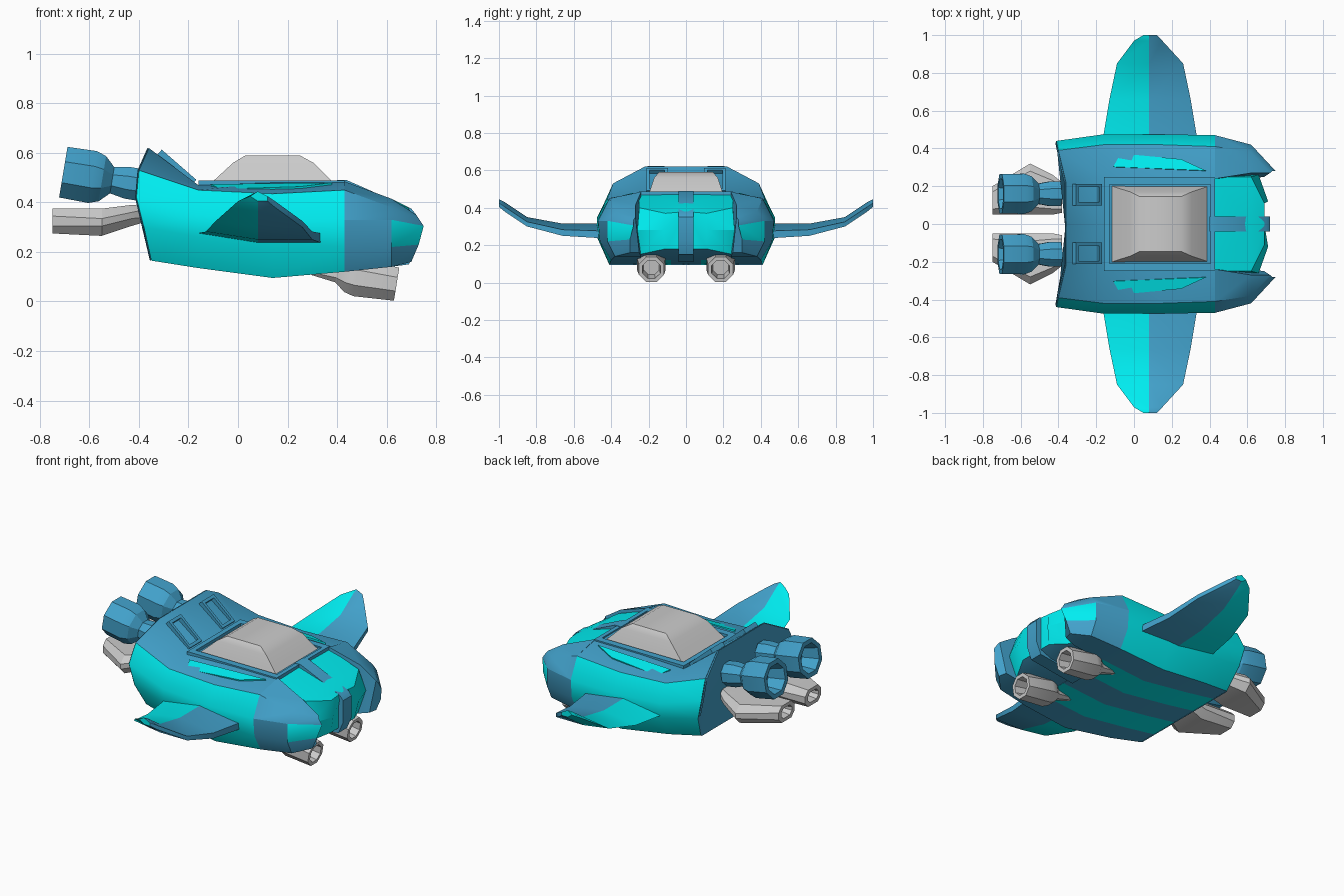
import bpy, bmesh, math
from mathutils import Vector, Matrix

if "Cube" in bpy.data.objects:
    bpy.data.objects.remove(bpy.data.objects["Cube"])


def material(name, rgb):
    m = bpy.data.materials.new(name)
    m.diffuse_color = (*rgb, 1)
    m.use_nodes = True
    m.node_tree.nodes["Principled BSDF"].inputs["Base Color"].default_value = m.diffuse_color
    return m


GREY = material("grey", (0.55, 0.55, 0.55))
BLUE = material("blue", (0.055, 0.36, 0.6))
CYAN = material("cyan", (0.0, 0.85, 0.88))
MATS = [GREY, BLUE, CYAN]
G, B, C = 0, 1, 2


def finish(name, bm, mirror=True, angle=32):
    bmesh.ops.recalc_face_normals(bm, faces=bm.faces)
    me = bpy.data.meshes.new(name)
    bm.to_mesh(me)
    bm.free()
    ob = bpy.data.objects.new(name, me)
    bpy.context.collection.objects.link(ob)
    for m in MATS:
        me.materials.append(m)
    bpy.ops.object.select_all(action='DESELECT')
    ob.select_set(True)
    bpy.context.view_layer.objects.active = ob
    bpy.ops.object.shade_smooth_by_angle(angle=math.radians(angle))
    if mirror:
        mod = ob.modifiers.new("mirror", 'MIRROR')
        mod.use_axis = (False, True, False)
        mod.merge_threshold = 0.0005
    return ob


def loft(name, rings, color, closed=True, mirror=True, angle=32, caps=(True, True)):
    """Skin rings of points; color is an index or a function of (ring, column)."""
    pick = color if callable(color) else (lambda i, j: color)
    bm = bmesh.new()
    vs = [[bm.verts.new(p) for p in r] for r in rings]
    n = len(rings[0])
    for i in range(len(vs) - 1):
        for j in range(n if closed else n - 1):
            k = (j + 1) % n
            f = bm.faces.new((vs[i][j], vs[i][k], vs[i + 1][k], vs[i + 1][j]))
            f.material_index = pick(i, j)
    for ring, i, on in ((vs[0], 0, caps[0]), (vs[-1], len(vs) - 1, caps[1])):
        if on:
            bm.faces.new(ring).material_index = pick(i, 0)
    return finish(name, bm, mirror, angle)


def tube(name, start, end, profile, color, sides=8):
    """Turn (distance, radius) pairs around the axis from start to end."""
    a, d = Vector(start), (Vector(end) - Vector(start)).normalized()
    u = Vector((0, 1, 0))
    v = d.cross(u)
    angs = [2 * math.pi * (k + 0.5) / sides for k in range(sides)]
    rings = [[a + d * t + (u * math.cos(w) + v * math.sin(w)) * r for w in angs]
             for t, r in profile]
    return loft(name, rings, color, angle=25)


def prism(name, pts, offset, color, mirror=True):
    top = [Vector(p) + Vector(offset) for p in pts]
    return loft(name, [pts, top], color, mirror=mirror)


# Hull: half sections from keel to roof, the rear one slanted
def section(xs, zb, side, zt):
    pts = [(0, zb), (0.08, zb), (0.25, zb)] + side + [(0, zt)]
    xs = xs if isinstance(xs, list) else [xs] * len(pts)
    return [(x, y, z) for x, (y, z) in zip(xs, pts)]


hull = [
    section([-.35, -.35, -.35, -.35, -.38, -.41, -.40, -.36, -.36], .165,
            [(.36, .165), (.43, .30), (.44, .42), (.39, .53), (.22, .62)], .62),
    section(-.16, .135, [(.39, .135), (.47, .26), (.475, .35), (.42, .45), (.25, .47)], .47),
    section(.14, .095, [(.41, .095), (.475, .24), (.475, .33), (.42, .435), (.25, .48)], .48),
    section(.43, .12, [(.40, .12), (.46, .22), (.47, .33), (.41, .45), (.25, .48)], .48),
]
loft("hull", hull, lambda i, j: B if j in (0, 2, 6, 7) or (i == 3) else C, closed=False, angle=40)
loft("rear_plate", [[(x - .002, y, z) for x, y, z in hull[0]],
                    [(x - .006, y * .97, z) for x, y, z in hull[0]]], B, closed=False)

# Nose between the two prongs
loft("nose", [
    [(.42, 0, .12), (.42, .25, .12), (.42, .26, .3), (.42, .25, .47), (.42, 0, .475)],
    [(.62, 0, .15), (.62, .25, .15), (.66, .26, .28), (.62, .25, .40), (.62, 0, .415)],
    [(.69, 0, .18), (.69, .11, .18), (.71, .12, .28), (.69, .11, .37), (.69, 0, .38)],
], lambda i, j: B if j == 0 and i < 2 else C, closed=False)

# Central nose bar
prism("nose_bar", [(.40, -.04, .49), (.44, -.04, .49), (.70, -.04, .375), (.72, -.04, .35),
                   (.72, -.04, .22), (.69, -.04, .15), (.40, -.04, .11)], (0, .08, 0), B, False)

# Side prongs
loft("prong", [
    [(.43, y, z) for y, z in ((.40, .12), (.46, .22), (.47, .33), (.41, .45), (.24, .485), (.24, .12))],
    [(.62, y, z) for y, z in ((.38, .14), (.42, .22), (.42, .33), (.38, .38), (.27, .415), (.24, .14))],
    [(.70, .30, .16), (.73, .30, .23), (.75, .28, .305), (.73, .28, .335), (.72, .27, .35), (.69, .25, .16)],
], lambda i, j: C if (i, j) == (1, 1) else B)

# Wings with a ridge that splits the two colours
wing = []
for y, xr, xf, zb, zt in ((.42, -.17, .34, .235, .315), (.66, -.13, .30, .25, .315),
                          (.85, -.09, .26, .30, .35), (.97, 0, .15, .38, .43),
                          (1.0, .05, .12, .405, .445)):
    zm = (zb + zt) / 2
    wing.append([(xr, y, zm), (.08, y, zt), (xf, y, zm), (xf, y, zb), (.08, y, zb)])
loft("wing", wing, lambda i, j: C if j in (0, 4) else B)


# Canopy and its frame
def rect(x0, x1, w, z):
    return [(x0, -w, z), (x1, -w, z), (x1, w, z), (x0, w, z)]


loft("canopy", [rect(-.13, .41, .205, .46), rect(-.085, .365, .19, .50),
                rect(-.02, .305, .17, .56), rect(.03, .25, .145, .59)],
     G, mirror=False, angle=50)
loft("canopy_frame", [rect(-.16, .43, .25, .45), rect(-.16, .43, .25, .488),
                      rect(-.13, .405, .21, .488), rect(-.13, .405, .21, .465)],
     B, mirror=False, caps=(False, False))

# Shoulder streaks
prism("shoulder_streak", [(-.11, .30, .462), (-.07, .37, .442), (.25, .34, .452), (.38, .28, .468)],
      (0, .003, .012), C)

# Slanted vents on the rear hump
bm = bmesh.new()
bmesh.ops.create_cube(bm, size=1, matrix=Matrix.Translation((-.258, .155, .53))
                      @ Matrix.Rotation(math.radians(41), 4, 'Y') @ Matrix.Diagonal((.185, .115, .06, 1)))
for f in bm.faces:
    f.material_index = B
bm.normal_update()
top = max(bm.faces, key=lambda f: f.normal.z)
n = top.normal.copy()
bmesh.ops.inset_individual(bm, faces=[top], thickness=.025)
hole = bmesh.ops.extrude_discrete_faces(bm, faces=[top])["faces"][0]
hole.material_index = G
bmesh.ops.translate(bm, verts=hole.verts, vec=n * -.03)
finish("vent", bm)

# Upper engines, hollow at the back
tube("upper_engine", (-.39, .16, .47), (-.71, .16, .523),
     [(0, .07), (.06, .07), (.12, .058), (.16, .10), (.20, .115), (.32, .112),
      (.32, .085), (.22, .065)], B)


# Lower engine pods with chamfered sections
def pod(x, y0, y1, z0, z1, c):
    return [(x, y0 + c, z0), (x, y1 - c, z0), (x, y1, z0 + c), (x, y1, z1 - c),
            (x, y1 - c, z1), (x, y0 + c, z1), (x, y0, z1 - c), (x, y0, z0 + c)]


loft("lower_engine", [pod(-.38, .06, .22, .32, .39, .02), pod(-.43, .05, .26, .305, .39, .03),
                      pod(-.55, .05, .32, .265, .375, .04), pod(-.75, .05, .20, .275, .375, .03),
                      pod(-.75, .075, .175, .295, .355, .02), pod(-.68, .085, .165, .305, .345, .015)], G)

# Guns under the nose
tube("gun", (.30, .185, .125), (.64, .185, .07),
     [(0, .02), (.10, .035), (.14, .07), (.18, .082), (.345, .073), (.345, .052), (.26, .045)], G)
